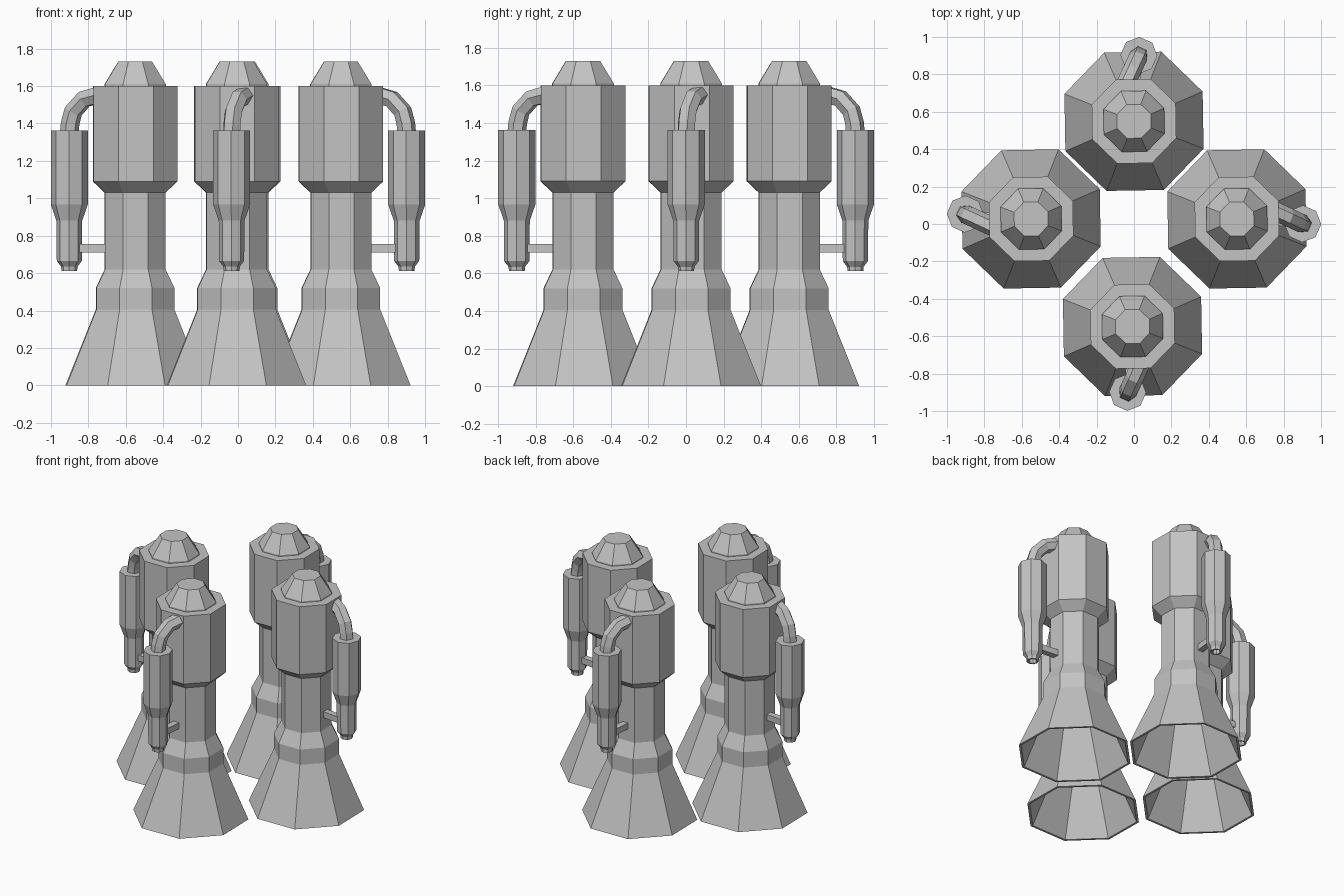
import bpy, bmesh, math
from mathutils import Vector, Matrix

if "Cube" in bpy.data.objects:
    bpy.data.objects.remove(bpy.data.objects["Cube"])

metal = bpy.data.materials.new("grey metal")
metal.diffuse_color = (0.55, 0.55, 0.55, 1)
metal.use_nodes = True
metal.node_tree.nodes["Principled BSDF"].inputs["Base Color"].default_value = metal.diffuse_color


def skin(name, rings, matrix):
    """Join successive rings of points with quads and cap both ends."""
    bm = bmesh.new()
    loops = [[bm.verts.new(p) for p in ring] for ring in rings]
    n = len(loops[0])
    for a, b in zip(loops, loops[1:]):
        for i in range(n):
            j = (i + 1) % n
            bm.faces.new((a[i], a[j], b[j], b[i]))
    bm.faces.new(loops[0])
    bm.faces.new(loops[-1])
    bmesh.ops.recalc_face_normals(bm, faces=bm.faces)
    me = bpy.data.meshes.new(name)
    bm.to_mesh(me)
    bm.free()
    me.materials.append(metal)
    ob = bpy.data.objects.new(name, me)
    ob.matrix_world = matrix
    bpy.context.collection.objects.link(ob)
    return ob


def lathe(name, profile, matrix, centre=(0, 0), phase=0.0, sides=8):
    """Turned part with few sides; profile is (radius, z)."""
    rings = []
    for r, z in profile:
        rings.append([(centre[0] + r * math.cos(phase + math.tau * i / sides),
                       centre[1] + r * math.sin(phase + math.tau * i / sides), z)
                      for i in range(sides)])
    return skin(name, rings, matrix)


def tube(name, path, radius, matrix, sides=6, phase=0.0):
    """Sweep a polygon along a path lying in one vertical plane."""
    pts = [Vector(p) for p in path]
    flat = pts[-1] - pts[0]
    side = Vector((-flat.y, flat.x, 0)).normalized()
    rings = []
    for k, p in enumerate(pts):
        before = (p - pts[k - 1]).normalized() if k else Vector()
        after = (pts[k + 1] - p).normalized() if k + 1 < len(pts) else Vector()
        normal = side.cross((before + after).normalized())
        rings.append([p + radius * (math.cos(phase + math.tau * i / sides) * side +
                                    math.sin(phase + math.tau * i / sides) * normal)
                      for i in range(sides)])
    return skin(name, rings, matrix)


# Profiles: hollow bell, neck and upper chamber in one turned shape
body = [(0.20, 0.50), (0.205, 0.405), (0.383, 0.0), (0.40, 0.0), (0.226, 0.405),
        (0.226, 0.52), (0.175, 0.62), (0.175, 1.03), (0.243, 1.09), (0.243, 1.6)]
dome = [(0.176, 1.59), (0.176, 1.61), (0.098, 1.73)]
pump = [(0.03, 0.645), (0.03, 0.612), (0.042, 0.612), (0.044, 0.635), (0.067, 0.665),
        (0.069, 0.88), (0.099, 0.967), (0.099, 1.363)]

pump_at = Vector((0.352, -0.026, 0))
duct_end = Vector((0.20, 0.044, 0))
duct = [pump_at.lerp(duct_end, t) + Vector((0, 0, z))
        for t, z in ((0, 1.35), (0.03, 1.40), (0.14, 1.465), (0.52, 1.53), (1, 1.55))]

engines = {"right": (0.55, 0.027), "back": (0.0, 0.549),
           "left": (-0.55, 0.027), "front": (-0.008, -0.548)}
for k, (where, (x, y)) in enumerate(engines.items()):
    m = Matrix.Translation((x, y, 0)) @ Matrix.Rotation(k * math.pi / 2, 4, 'Z')
    turn = math.pi / 8 + math.radians(1)
    lathe(where + "_engine_body", body, m, phase=turn)
    lathe(where + "_engine_dome", dome, m, phase=turn)
    # side pump with its curved duct and support strut
    lathe(where + "_side_pump", pump, m, pump_at[:2], math.radians(-24 + 22.5))
    tube(where + "_duct", duct, 0.05, m)
    tube(where + "_strut", [(0.352, -0.026, 0.733), (0.10, 0.0, 0.733)], 0.032, m,
         sides=4, phase=math.pi / 4)
